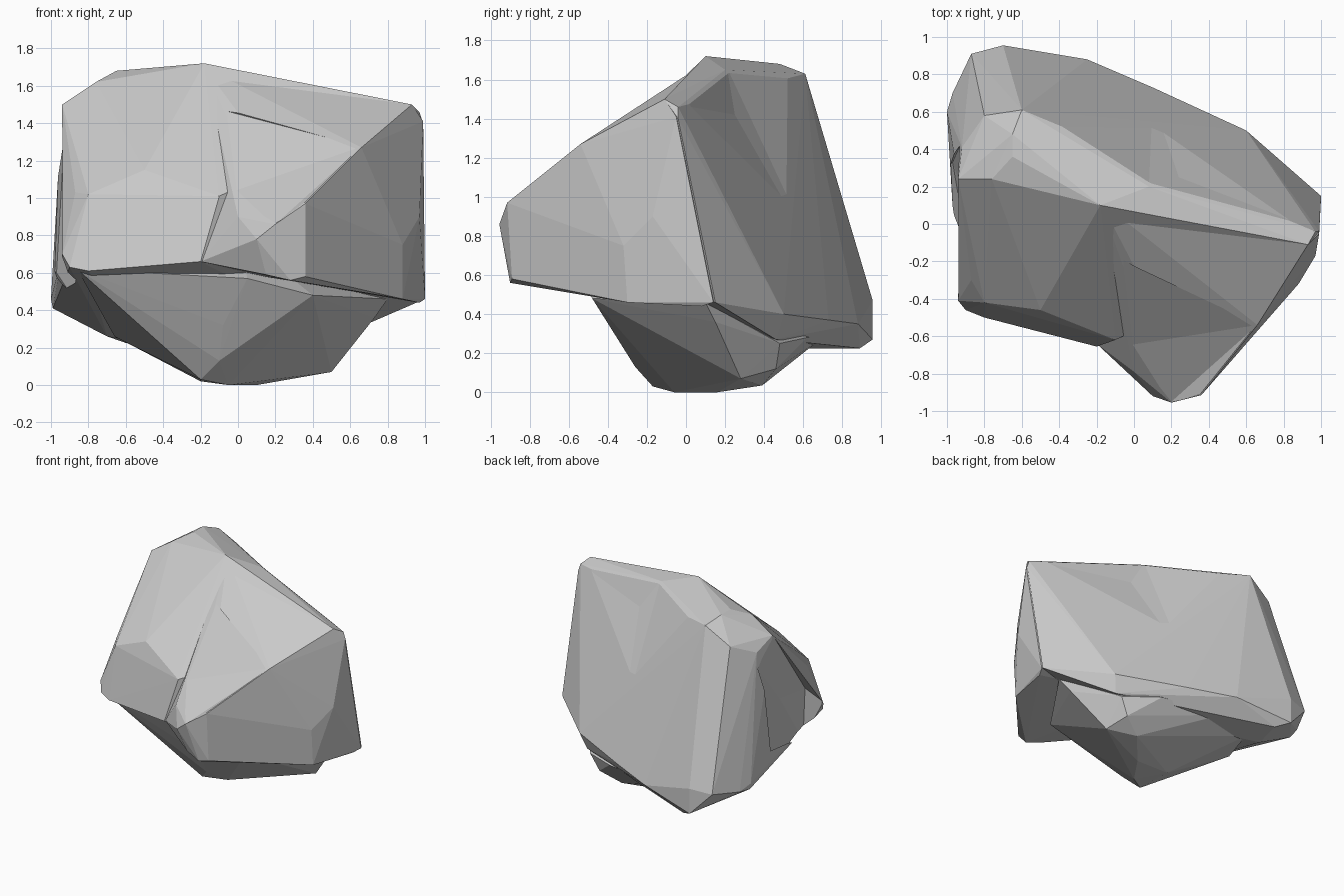
import bpy, bmesh


def hull(name, pts):
    """Faceted convex chunk wrapped around a few corner points."""
    bm = bmesh.new()
    for p in pts:
        bm.verts.new(p)
    bmesh.ops.convex_hull(bm, input=bm.verts[:])
    loose = [v for v in bm.verts if not v.link_faces]
    bmesh.ops.delete(bm, geom=loose, context='VERTS')
    bmesh.ops.recalc_face_normals(bm, faces=bm.faces[:])
    me = bpy.data.meshes.new(name)
    bm.to_mesh(me)
    bm.free()
    ob = bpy.data.objects.new(name, me)
    bpy.context.collection.objects.link(ob)
    return ob


def combine(target, part, operation):
    """Boolean the part into the target and remove it."""
    bpy.context.view_layer.objects.active = target
    mod = target.modifiers.new("combine", 'BOOLEAN')
    mod.operation = operation
    mod.solver = 'EXACT'
    mod.object = part
    bpy.ops.object.modifier_apply(modifier=mod.name)
    bpy.data.objects.remove(part, do_unlink=True)


# main block: top ridge, leaning back wall, rear left foot, front left corner
top_ridge = [(-.94, .24, 1.5), (-.76, .24, 1.62), (-.65, .36, 1.68), (-.18, .10, 1.72),
             (-.65, .48, 1.68), (-.6, .61, 1.63), (-.8, .58, 1.5), (-.92, .41, 1.42),
             (.08, .2, 1.65), (.93, -.11, 1.5), (.97, -.04, 1.46), (.99, -.04, 1.40)]
rear_foot = [(-1, .6, .46), (-.99, .6, .41), (-.97, .7, .42), (-.87, .91, .45),
             (-.7, .955, .47), (-.7, .955, .27), (-.6, .89, .225), (-.5, .6, .225),
             (-.7, .6, .26), (-.25, .88, .35), (.1, .73, .37), (.6, .5, .40),
             (.76, .32, .40), (.56, .46, .27), (1, .15, .46), (-.95, .34, .6)]
front_left = [(-.87, -.3, 1.03), (-.94, -.41, .7), (-.9, -.46, .63), (-.8, -.5, .61),
              (-.2, -.655, .66), (-.5, -.46, 1.15), (-.1, -.62, 1.01), (-.8, -.42, 1.02)]
rock = hull("rock", top_ridge + rear_foot + front_left)

# front nose with the broad right-hand face
nose = hull("nose", [
    (.2, -.955, .86), (.1, -.92, .78), (.36, -.915, .97), (.36, -.89, .58), (.28, -.9, .56),
    (.15, -.86, .59), (0, -.79, .9), (-.2, -.64, .66), (.66, -.54, 1.27), (.93, -.11, 1.5),
    (.99, -.05, 1.41), (.97, -.17, .9), (.88, -.32, .75), (.88, -.3, .46), (.65, -.53, .5),
    (.97, .08, .44), (1, .14, .46), (-.18, .12, 1.70), (.5, 0, 1.5), (0, .1, .6)])

# tapering keel underneath, its rear flush with the foot of the back wall
keel = hull("keel", [
    (-.2, -.17, .03), (-.05, -.06, 0), (.1, .16, 0), (.3, .39, .035), (.5, .28, .07),
    (.45, .46, .12), (-.1, -.26, .13), (-.08, -.37, .32), (-.2, .14, .02), (-.66, .3, .26),
    (-.86, -.44, .62), (.05, -.52, .57), (.4, -.48, .48), (.73, .15, .36), (.8, .1, .46),
    (.52, .48, .25), (.25, .62, .28), (-.25, .7, .28), (-.55, .62, .25), (0, 0, .8)])

# fuse the chunks into one solid rock
combine(rock, nose, 'UNION')
combine(rock, keel, 'UNION')

# shallow hollows: behind the ridge, on the left face, above the nose
chips = [
    [(-.58, .625, 1.64), (.97, -.03, 1.47), (.08, .21, 1.66), (.24, .25, 1.42),
     (.1, .66, .7), (.5, 1, 1.8)],
    [(-.945, .24, 1.5), (-.945, -.40, .72), (-.86, -.29, .85), (-.93, .42, 1.3),
     (-.97, .33, .6), (-.87, .05, .9), (-.87, -.25, .45), (-1.3, 0, .9)],
    [(-.12, -.16, 1.48), (.66, -.54, 1.275), (-.04, -.65, 1.03), (.2, -.95, .86),
     (.36, -.92, .975), (.2, -.8, 1.8)]]
for pts in chips:
    combine(rock, hull("chip", pts), 'DIFFERENCE')
